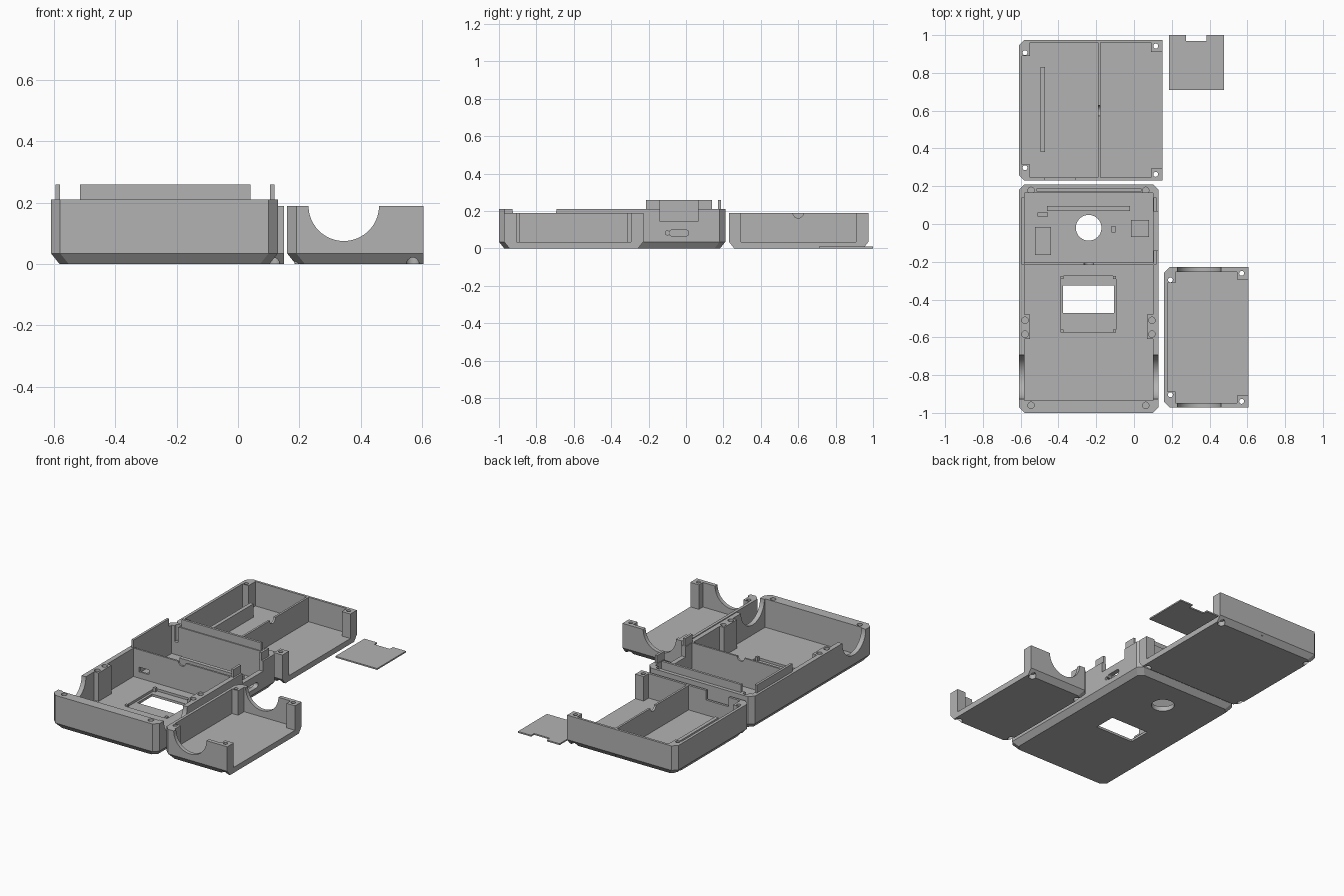
import bpy, bmesh, math
from mathutils import Matrix

if "Cube" in bpy.data.objects:
    bpy.data.objects.remove(bpy.data.objects["Cube"])

gray = bpy.data.materials.new("plain_gray")
gray.diffuse_color = (0.45, 0.45, 0.45, 1)
gray.use_nodes = True
gray.node_tree.nodes["Principled BSDF"].inputs["Base Color"].default_value = gray.diffuse_color


def new_object(name, bm):
    bmesh.ops.recalc_face_normals(bm, faces=bm.faces)
    mesh = bpy.data.meshes.new(name)
    bm.to_mesh(mesh)
    bm.free()
    mesh.materials.append(gray)
    obj = bpy.data.objects.new(name, mesh)
    bpy.context.collection.objects.link(obj)
    return obj


def box(name, x0, x1, y0, y1, z0, z1):
    bm = bmesh.new()
    bmesh.ops.create_cube(bm, size=1)
    for v in bm.verts:
        v.co = ((x0 + x1) / 2 + v.co.x * (x1 - x0),
                (y0 + y1) / 2 + v.co.y * (y1 - y0),
                (z0 + z1) / 2 + v.co.z * (z1 - z0))
    return new_object(name, bm)


def cylinder(name, center, r, depth, axis="Z", segs=48):
    rot = {"X": Matrix.Rotation(math.pi / 2, 4, "Y"),
           "Y": Matrix.Rotation(math.pi / 2, 4, "X"),
           "Z": Matrix.Identity(4)}[axis]
    bm = bmesh.new()
    bmesh.ops.create_cone(bm, cap_ends=True, segments=segs, radius1=r, radius2=r,
                          depth=depth, matrix=Matrix.Translation(center) @ rot)
    return new_object(name, bm)


def cut(obj, cutter):
    mod = obj.modifiers.new("cut", "BOOLEAN")
    mod.operation, mod.solver, mod.object = "DIFFERENCE", "EXACT", cutter
    bpy.context.view_layer.objects.active = obj
    bpy.ops.object.modifier_apply(modifier=mod.name)
    bpy.data.objects.remove(cutter)


def cut_box(obj, *dims):
    cut(obj, box("cutter", *dims))


def cut_cyl(obj, *args):
    cut(obj, cylinder("cutter", *args))


def body(name, x0, x1, y0, y1, top, open_right):
    """Solid block with chamfered corners and a chamfered bottom edge."""
    c, b, zc = 0.03, 0.028, 0.035

    def ring(bm, inset, z):
        xr = x1 if open_right else x1 - inset
        l, f, k = x0 + inset, y0 + inset, y1 - inset
        pts = [(l, k - c), (l, f + c), (l + c, f)]
        pts += [(xr, f), (xr, k)] if open_right else [
            (xr - c, f), (xr, f + c), (xr, k - c), (xr - c, k)]
        pts.append((l + c, k))
        return [bm.verts.new((x, y, z)) for x, y in pts]

    bm = bmesh.new()
    rings = [ring(bm, b, 0), ring(bm, 0, zc), ring(bm, 0, top)]
    n = len(rings[0])
    bm.faces.new(rings[0])
    bm.faces.new(rings[-1])
    for lo, hi in zip(rings, rings[1:]):
        for i in range(n):
            j = (i + 1) % n
            bm.faces.new((lo[i], lo[j], hi[j], hi[i]))
    return new_object(name, bm)


def side_tray(name, x0, x1, y0, y1, t):
    """Tray open on the right, with four screw posts."""
    top, fl = 0.19, 0.035
    o = body(name, x0, x1, y0, y1, top, True)
    cut_box(o, x0 + 0.018, x1 - 0.06, y0 + 0.085, y1 - 0.085, fl, 0.4)
    cut_box(o, x0 + 0.06, x1 - 0.06, y0 + t, y1 - t, fl, 0.4)
    cut_box(o, x1 - 0.07, x1 + 0.1, y0 + 0.065, y1 - 0.065, fl, 0.4)
    for x, d in ((x0 + 0.033, 0.068), (x1 - 0.035, 0.033)):
        for y in (y0 + d, y1 - d):
            cut_cyl(o, (x, y, 0.1), 0.013, 0.4, "Z", 24)
            cut_cyl(o, (x, y, 0), 0.022, 0.06, "Z", 24)
    return o


# Main case with two compartments and a dividing wall
case = body("main_case", -0.61, 0.13, -1.0, 0.21, 0.21, False)
FL = 0.03
for x0, x1, y0, y1 in ((-0.58, 0.10, -0.935, -0.61), (-0.55, 0.07, -0.62, -0.47),
                       (-0.58, 0.10, -0.48, -0.217), (-0.58, 0.10, -0.205, 0.165)):
    cut_box(case, x0, x1, y0, y1, FL, 0.4)
# round side openings
cut_cyl(case, (-0.24, -0.81, 0.21), 0.117, 1.2, "X", 64)
# round opening, display window and its recess
cut_cyl(case, (-0.24, -0.02, 0), 0.068, 0.3)
cut_box(case, -0.39, -0.095, -0.575, -0.275, 0.015, 0.1)
cut_box(case, -0.375, -0.105, -0.47, -0.325, -0.1, 0.1)
# right wall notch, port and button hole
cut_box(case, 0.09, 0.2, -0.14, 0.065, 0.145, 0.4)
cut_box(case, 0.09, 0.2, -0.072, -0.003, 0.065, 0.10)
for y, r in ((-0.072, 0.0175), (-0.003, 0.0175), (-0.10, 0.011)):
    cut_cyl(case, (0.13, y, 0.0825), r, 0.1, "X", 24)
# cable notch and slot in the dividing wall
cut_cyl(case, (-0.24, -0.21, 0.21), 0.025, 0.05, "Y", 32)
cut_box(case, -0.54, -0.47, -0.24, -0.19, 0.07, 0.10)
# screw holes
for x, y in ((-0.545, 0.178), (0.062, 0.178), (-0.577, -0.51), (-0.577, -0.583),
             (0.095, -0.51), (0.095, -0.583), (-0.545, -0.96), (0.062, -0.96)):
    cut_cyl(case, (x, y, 0.21), 0.017, 0.2, "Z", 24)

# Raised locating lips and floor ribs
box("left_lip", -0.595, -0.58, -0.215, 0.14, 0.1, 0.26)
box("back_lip", -0.515, 0.04, 0.172, 0.187, 0.18, 0.26)
for y0, y1 in ((-0.215, -0.14), (0.065, 0.14)):
    box("right_lip", 0.104, 0.119, y0, y1, 0.1, 0.26)
for x0, x1, y0, y1, h in ((-0.46, -0.02, 0.07, 0.095, 0.07),
                          (-0.525, -0.44, -0.165, -0.015, 0.045),
                          (-0.51, -0.455, 0.04, 0.06, 0.05),
                          (-0.12, -0.097, -0.045, -0.01, 0.05),
                          (-0.015, 0.08, -0.07, 0.02, 0.045)):
    box("floor_rib", x0, x1, y0, y1, 0.02, h)
for x in (-0.382, -0.103):
    for y in (-0.567, -0.283):
        box("window_peg", x - 0.008, x + 0.008, y - 0.008, y + 0.008, 0.01, 0.04)

# Rear tray with its partition and rib
rear = side_tray("rear_tray", -0.61, 0.15, 0.23, 0.975, 0.015)
cut_box(rear, -0.47, -0.31, 0.2, 0.26, 0.13, 0.4)
part = box("rear_partition", -0.19, -0.177, 0.24, 0.965, 0.02, 0.19)
cut_cyl(part, (-0.183, 0.6, 0.19), 0.028, 0.1, "X", 32)
box("rear_rib", -0.495, -0.472, 0.38, 0.83, 0.02, 0.12)

# Side tray with round openings in both ends
side = side_tray("side_tray", 0.16, 0.605, -0.972, -0.228, 0.025)
cut_cyl(side, (0.345, -0.6, 0.19), 0.115, 1.2, "Y", 64)

# Loose cover plate
plate = box("cover_plate", 0.185, 0.477, 0.71, 1.0, 0, 0.009)
cut_box(plate, 0.275, 0.385, 0.97, 1.1, -0.1, 0.1)

# Smooth round cutouts, keep hard edges
for obj in bpy.data.objects:
    obj.select_set(True)
bpy.context.view_layer.objects.active = case
bpy.ops.object.shade_smooth_by_angle(angle=math.radians(20))
